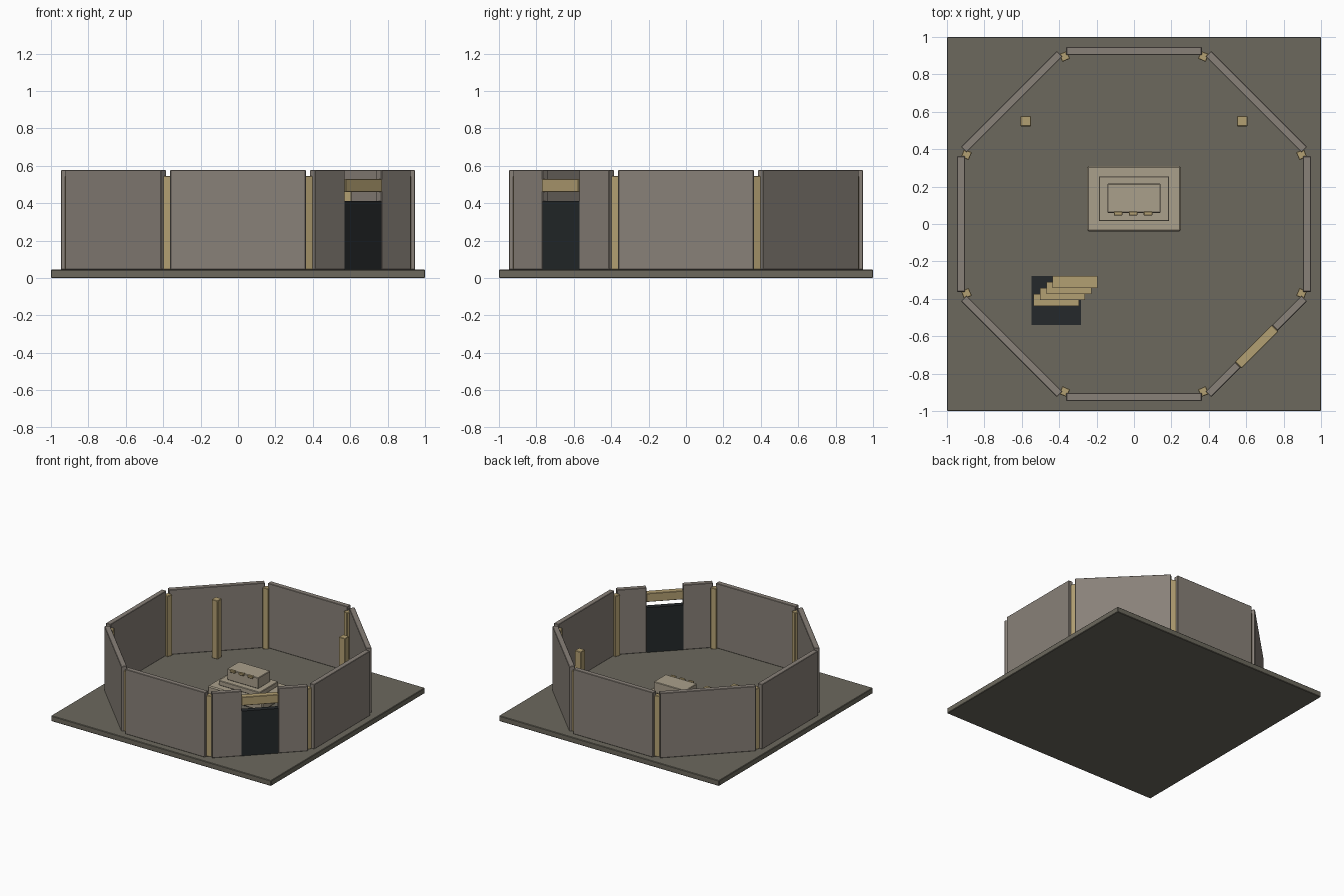
import bpy
from math import cos, sin, pi

if "Cube" in bpy.data.objects:
    bpy.data.objects.remove(bpy.data.objects["Cube"])


def mat(name, rgb):
    m = bpy.data.materials.new(name)
    m.diffuse_color = (*rgb, 1)
    m.use_nodes = True
    m.node_tree.nodes["Principled BSDF"].inputs["Base Color"].default_value = m.diffuse_color
    return m


FLOOR = mat("floor_stone", (0.15, 0.14, 0.11))
WALL = mat("wall_stone", (0.25, 0.22, 0.19))
WOOD = mat("wood", (0.45, 0.35, 0.17))
PALE = mat("pale_stone", (0.40, 0.35, 0.26))
DARK = mat("dark", (0.018, 0.022, 0.024))


def box(name, x, y, z0, z1, sx, sy, m, rot=0.0, bevel=0.0):
    bpy.ops.mesh.primitive_cube_add(size=1, location=(x, y, (z0 + z1) / 2), rotation=(0, 0, rot))
    o = bpy.context.object
    o.name = name
    o.scale = (sx, sy, z1 - z0)
    bpy.ops.object.transform_apply(location=False, rotation=False, scale=True)
    o.data.materials.append(m)
    if bevel:
        b = o.modifiers.new("bevel", 'BEVEL')
        b.width = bevel
        b.segments = 1
    return o


def ring_box(name, a, r, shift, z0, z1, length, depth, m, bevel=0.0):
    # box on the octagon ring at angle a, shifted along the wall
    x = r * cos(a) - shift * sin(a)
    y = r * sin(a) + shift * cos(a)
    return box(name, x, y, z0, z1, length, depth, m, a + pi / 2, bevel)


TOP = 0.045   # floor surface
R = 0.925     # wall distance from centre
L = 0.725     # wall length
GAP = 0.278   # doorway width

box("floor_slab", 0, 0, 0, TOP, 2, 2, FLOOR, bevel=0.004)

# octagonal walls with corner posts; the front right side holds the doorway
for i in range(8):
    a = i * pi / 4
    if i == 7:
        side = (L - GAP) / 2
        for s in (-1, 1):
            ring_box("door_side_wall", a, R, s * (GAP + side) / 2, TOP, 0.577, side, 0.042, WALL, 0.003)
        ring_box("door_lintel", a, R + 0.002, 0, 0.46, 0.53, GAP, 0.05, WOOD, 0.003)
        ring_box("door_panel", a, R, 0, TOP, 0.413, GAP, 0.042, DARK)
    else:
        ring_box("wall_panel", a, R, 0, TOP, 0.577, L, 0.042, WALL, 0.003)
    ring_box("corner_post", a + pi / 8, 0.97, 0, TOP, 0.545, 0.045, 0.045, WOOD, 0.003)

# free-standing posts
for s in (-1, 1):
    box("inner_post", s * 0.579, 0.55, TOP, 0.525, 0.055, 0.055, WOOD, bevel=0.003)

# stepped pedestal
box("pedestal_base", 0, 0.135, TOP, 0.125, 0.5, 0.35, PALE, bevel=0.008)
box("pedestal_tier", 0, 0.135, 0.125, 0.165, 0.375, 0.24, PALE, bevel=0.004)
box("pedestal_block", 0, 0.138, 0.165, 0.255, 0.285, 0.156, PALE, bevel=0.004)
for k in range(3):
    box("pedestal_peg", -0.085 + 0.08 * k, 0.056, 0.24, 0.26, 0.046, 0.022, WOOD, bevel=0.003)

# floor hatch with stair treads dropping into it
box("hatch", -0.416, -0.41, 0.03, 0.05, 0.265, 0.262, DARK)
for k in range(4):
    z = 0.115 - 0.018 * k
    box("stair_tread", -0.315 - 0.0335 * k, -0.311 - 0.032 * k, z - 0.018, z, 0.241, 0.064, WOOD)
